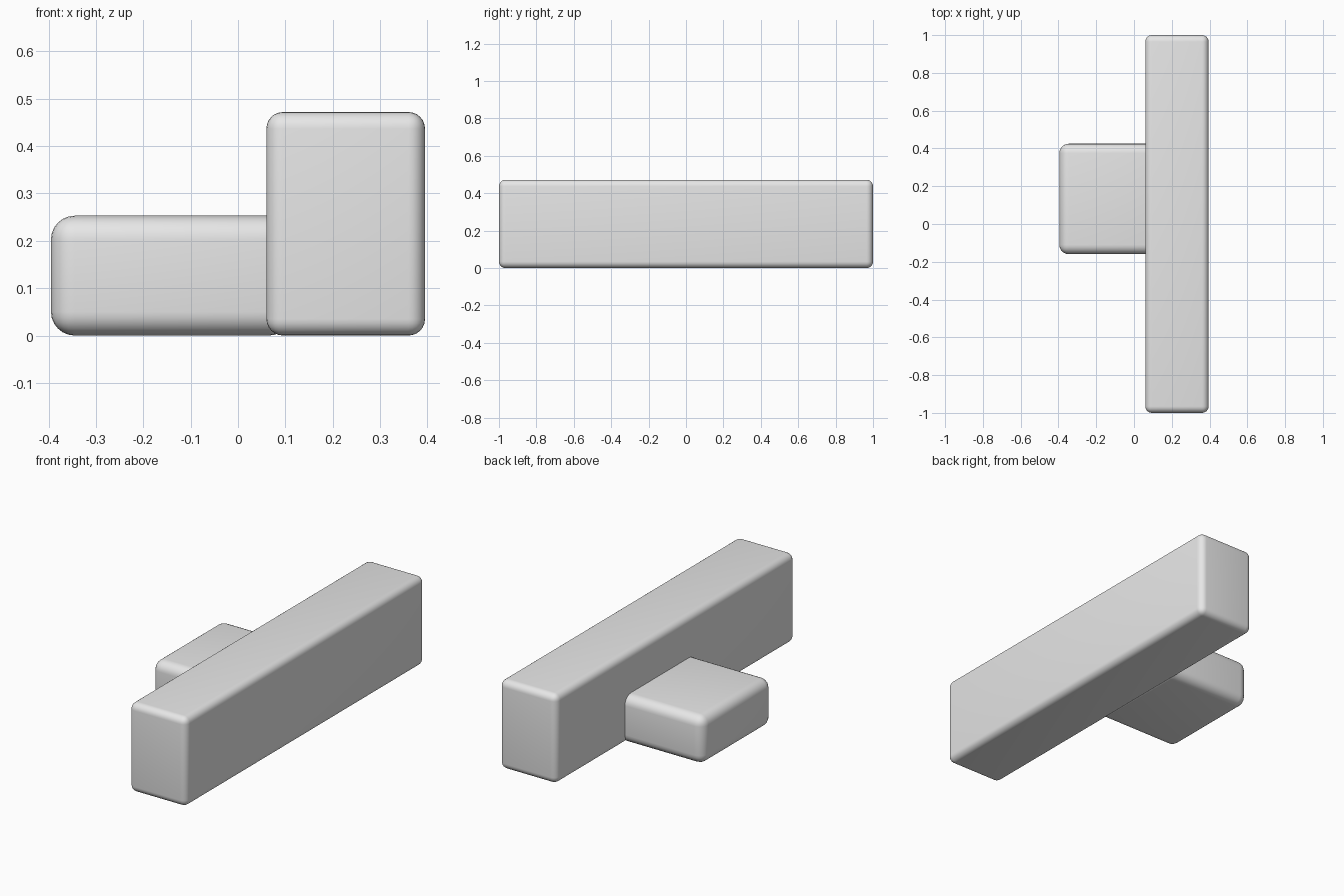
import bpy
import math
from mathutils import Vector

default = bpy.data.objects.get("Cube")
if default:
    bpy.data.objects.remove(default, do_unlink=True)

# Single plain grey finish
grey = bpy.data.materials.new("light_grey")
grey.use_nodes = True
colour = (0.8, 0.8, 0.8, 1.0)
grey.diffuse_color = colour
grey.node_tree.nodes["Principled BSDF"].inputs["Base Color"].default_value = colour


def rounded_block(name, low, high, radius):
    """Box between two corners with evenly rounded edges."""
    low, high = Vector(low), Vector(high)
    bpy.ops.mesh.primitive_cube_add(size=1, location=(low + high) / 2)
    block = bpy.context.object
    block.name = name
    block.scale = high - low
    bpy.ops.object.transform_apply(location=False, rotation=False, scale=True)
    block.data.materials.append(grey)
    bevel = block.modifiers.new("rounded_edges", "BEVEL")
    bevel.width = radius
    bevel.segments = 6
    bevel.limit_method = "NONE"
    bpy.ops.object.modifier_apply(modifier=bevel.name)
    bpy.ops.object.shade_smooth_by_angle(angle=math.radians(30))
    return block


# Long upright beam
rounded_block("long_beam", (0.06, -1.0, 0.0), (0.395, 1.0, 0.472), 0.035)

# Low block set into the side of the beam
rounded_block("side_block", (-0.395, -0.16, 0.0), (0.115, 0.425, 0.253), 0.05)
